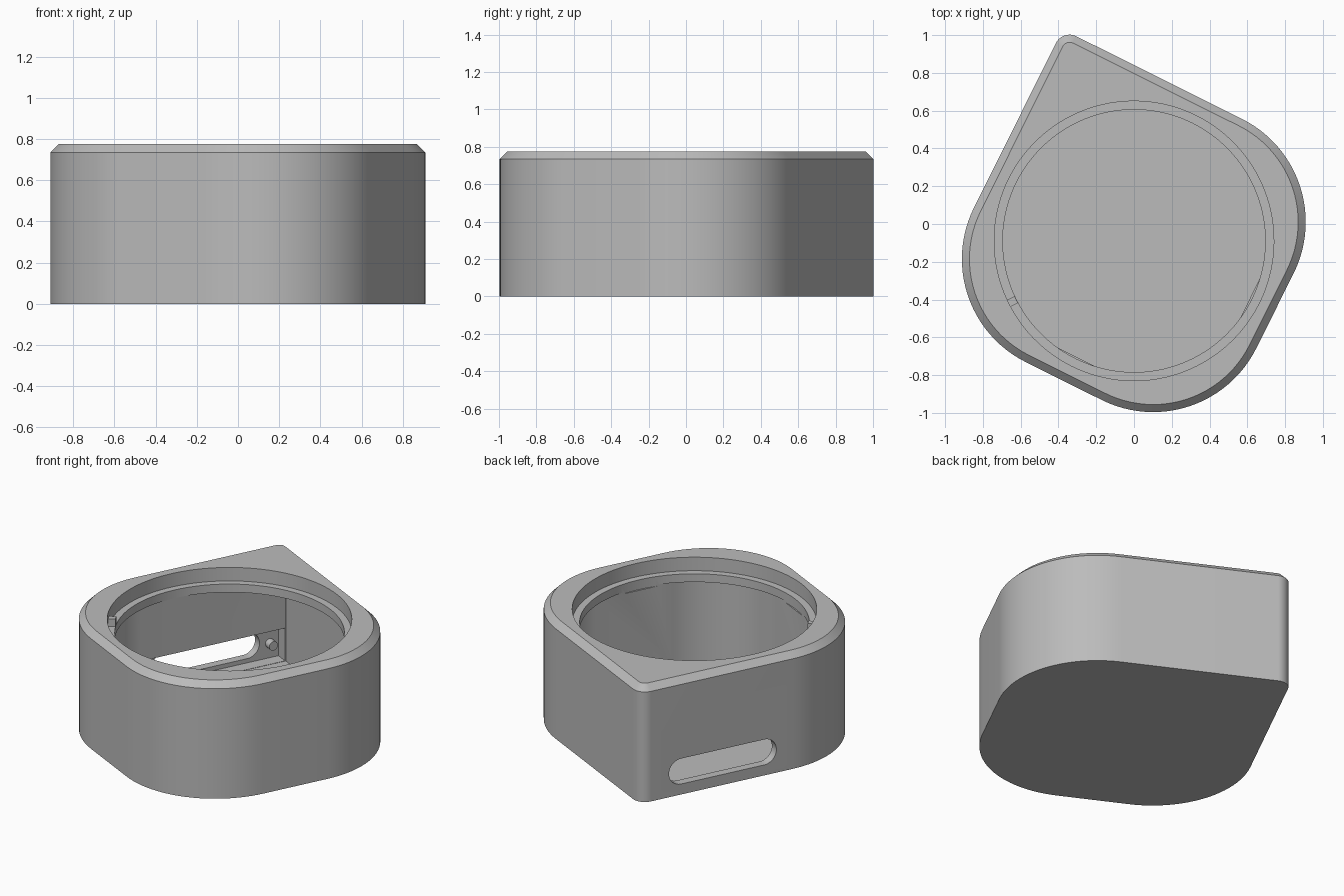
import bpy, bmesh, math
from mathutils import Matrix

if "Cube" in bpy.data.objects:
    bpy.data.objects.remove(bpy.data.objects["Cube"])

TURN = Matrix.Rotation(math.radians(-26.5), 4, 'Z')   # housing sits turned about z
SIDEWAYS = Matrix(((0, 0, 1, 0), (1, 0, 0, 0), (0, 1, 0, 0), (0, 0, 0, 1)))
CU, CV = 0.04, -0.08                                  # bore centre in the turned frame
TOP, LEDGE, LIP, FLOOR = 0.775, 0.685, 0.63, 0.04

grey = bpy.data.materials.new("plain grey")
grey.use_nodes = True
grey.diffuse_color = (0.5, 0.5, 0.5, 1)
grey.node_tree.nodes["Principled BSDF"].inputs["Base Color"].default_value = (0.5, 0.5, 0.5, 1)


def rounded(u0, u1, v0, v1, radii, inset=0.0, steps=24):
    """Rounded rectangle; radii run lower left, lower right, upper right, upper left."""
    corners = [(u0, v0, 1, 1), (u1, v0, -1, 1), (u1, v1, -1, -1), (u0, v1, 1, -1)]
    pts = []
    for i, ((u, v, su, sv), r) in enumerate(zip(corners, radii)):
        for k in range(steps + 1):
            a = math.pi + (i + k / steps) * math.pi / 2
            rr = r - inset
            pts.append((u + su * r + rr * math.cos(a), v + sv * r + rr * math.sin(a)))
    return pts


def circle(u, v, r, n=128):
    return [(u + r * math.cos(i * math.tau / n), v + r * math.sin(i * math.tau / n)) for i in range(n)]


def loft(name, layers, matrix=Matrix()):
    """Closed solid through stacked outlines, each given as (points, height)."""
    bm = bmesh.new()
    rings = [[bm.verts.new((x, y, z)) for x, y in pts] for pts, z in layers]
    bm.faces.new(rings[0][::-1])
    bm.faces.new(rings[-1])
    for a, b in zip(rings, rings[1:]):
        for i in range(len(a)):
            j = (i + 1) % len(a)
            bm.faces.new((a[i], a[j], b[j], b[i]))
    bmesh.ops.remove_doubles(bm, verts=bm.verts, dist=1e-5)
    bmesh.ops.transform(bm, matrix=TURN @ matrix, verts=bm.verts)
    bmesh.ops.recalc_face_normals(bm, faces=bm.faces)
    mesh = bpy.data.meshes.new(name)
    bm.to_mesh(mesh)
    bm.free()
    mesh.materials.append(grey)
    ob = bpy.data.objects.new(name, mesh)
    bpy.context.collection.objects.link(ob)
    return ob


def box(u0, u1, v0, v1):
    return [(u0, v0), (u1, v0), (u1, v1), (u0, v1)]


def select(ob):
    bpy.ops.object.select_all(action='DESELECT')
    ob.select_set(True)
    bpy.context.view_layer.objects.active = ob


def cut(target, cutter):
    cutter.hide_render = True
    select(target)
    mod = target.modifiers.new("cut", 'BOOLEAN')
    mod.operation, mod.solver, mod.object = 'DIFFERENCE', 'EXACT', cutter
    bpy.ops.object.modifier_apply(modifier=mod.name)
    bpy.data.objects.remove(cutter)


# Housing with three round corners, one tight corner and a chamfered top rim
shape = (-0.797, 0.873, -0.91, 0.753, (0.61, 0.61, 0.61, 0.08))
housing = loft("housing", [(rounded(*shape), 0), (rounded(*shape), 0.735),
                           (rounded(*shape, inset=0.04), TOP)])

# Hollow inside, reaching into the tight corner
cut(housing, loft("cavity", [(rounded(-0.656, 0.725, -0.766, 0.685, (0.46, 0.46, 0.46, 0.005)), z)
                             for z in (FLOOR, LIP)]))
# Round opening: inner lip, then the wider seat above it
cut(housing, loft("lip_bore", [(circle(CU, CV, 0.695), z) for z in (LIP - 0.01, LEDGE + 0.02)]))
cut(housing, loft("seat_bore", [(circle(CU, CV, 0.74), z) for z in (LEDGE, TOP + 0.1)]))
# Thinned wall behind the slot, then the slot itself
cut(housing, loft("wall_recess", [(box(-0.74, -0.6, -0.33, 0.68), z) for z in (FLOOR + 0.002, 0.26)]))
cut(housing, loft("slot", [(rounded(-0.19, 0.55, 0.07, 0.24, (0.0849,) * 4), u) for u in (-0.9, -0.68)],
                  SIDEWAYS))
select(housing)
bpy.ops.object.shade_smooth_by_angle(angle=math.radians(30))

# Pegs either side of the slot
for side, v in (("front", -0.26), ("back", 0.62)):
    peg = loft(side + "_peg", [(circle(v, 0.14, 0.03, 24), u) for u in (-0.75, -0.69)], SIDEWAYS)
    select(peg)
    bpy.ops.object.shade_smooth_by_angle(angle=math.radians(30))

# Small locating key on the ledge
place = Matrix.Translation((CU, CV, 0)) @ Matrix.Rotation(math.radians(233), 4, 'Z')
loft("locating_key", [(box(0.696, 0.745, -0.02, 0.02), z) for z in (LEDGE - 0.01, 0.735)], place)
